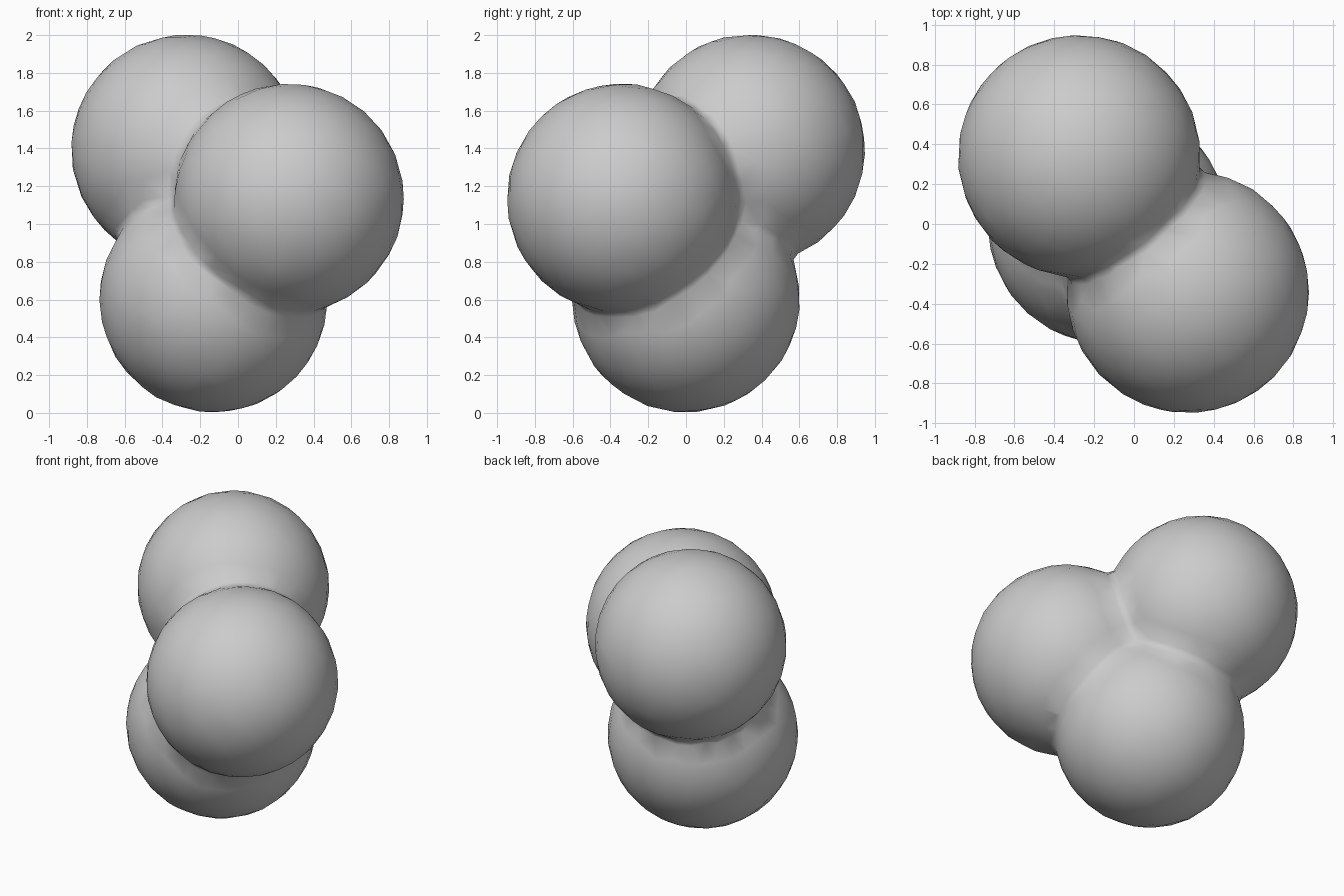
import bpy, bmesh
from mathutils import Matrix

if "Cube" in bpy.data.objects:
    bpy.data.objects.remove(bpy.data.objects["Cube"])

# Three overlapping balls: centre, radius
BALLS = [
    ((-0.275, 0.34, 1.395), 0.608),   # upper back left
    ((0.27, -0.34, 1.135), 0.608),    # front right
    ((-0.13, 0.0, 0.605), 0.603),     # bottom
]

bm = bmesh.new()
for centre, radius in BALLS:
    bmesh.ops.create_icosphere(bm, subdivisions=5, radius=radius,
                               matrix=Matrix.Translation(centre))
mesh = bpy.data.meshes.new("ball_cluster")
bm.to_mesh(mesh)
bm.free()
cluster = bpy.data.objects.new("ball_cluster", mesh)
bpy.context.collection.objects.link(cluster)

# Fuse into one skin, soften the creases, then thin to broad facets
fuse = cluster.modifiers.new("fuse", 'REMESH')
fuse.mode = 'VOXEL'
fuse.voxel_size = 0.03
fuse.use_smooth_shade = True
soften = cluster.modifiers.new("soften", 'SMOOTH')
soften.factor = 0.5
soften.iterations = 6
thin = cluster.modifiers.new("thin", 'DECIMATE')
thin.ratio = 0.05

# Bake the modifiers and shade smooth
bpy.context.view_layer.objects.active = cluster
cluster.select_set(True)
for name in ("fuse", "soften", "thin"):
    bpy.ops.object.modifier_apply(modifier=name)
bpy.ops.object.shade_smooth()
